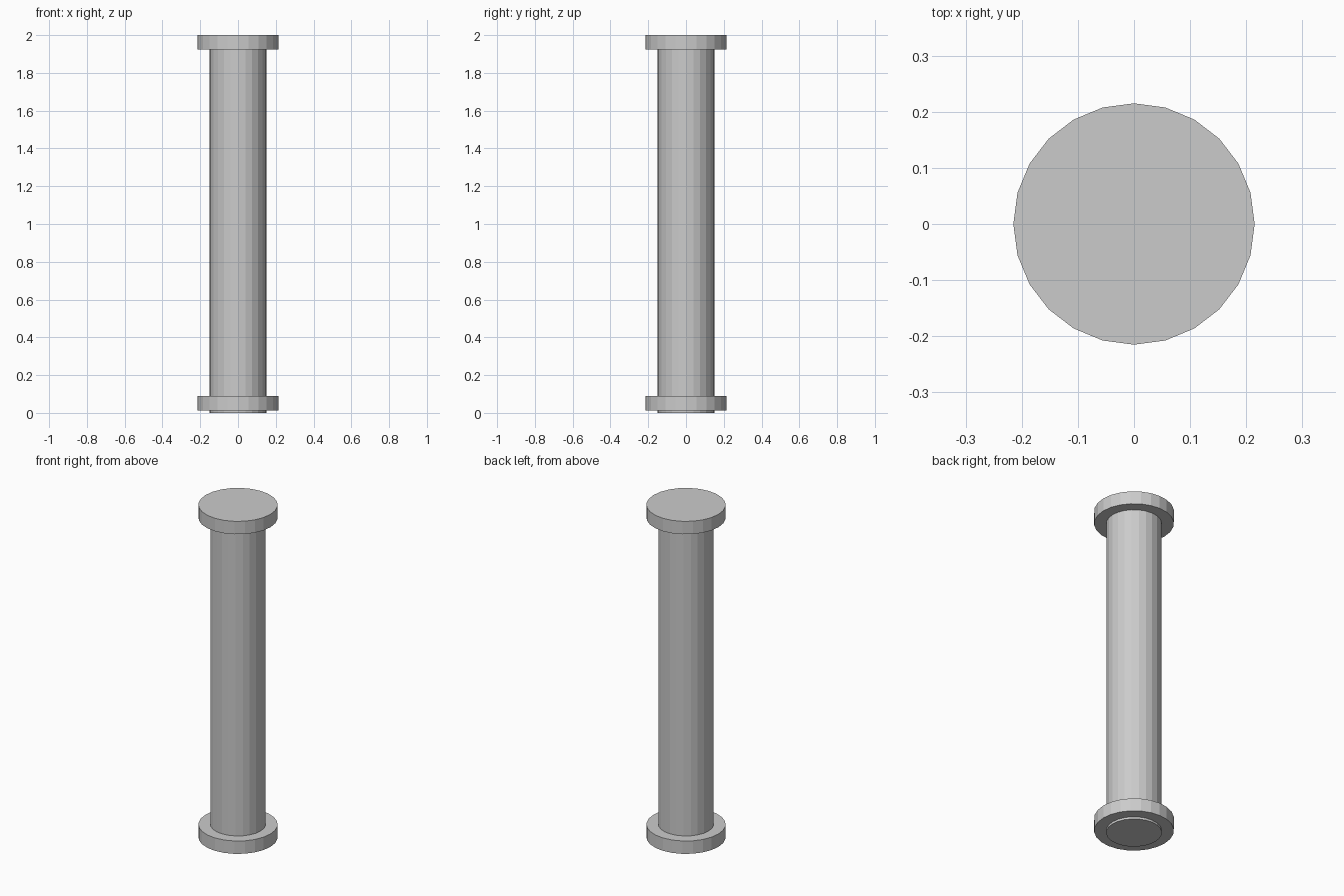
import bpy

if "Cube" in bpy.data.objects:
    bpy.data.objects.remove(bpy.data.objects["Cube"])

SIDES = 24  # low-poly, flat faces


def cylinder(name, radius, z0, z1):
    bpy.ops.mesh.primitive_cylinder_add(
        vertices=SIDES, radius=radius, depth=z1 - z0,
        location=(0, 0, (z0 + z1) / 2))
    obj = bpy.context.object
    obj.name = name
    return obj


# Central shaft, protruding slightly below the lower flange
cylinder("shaft", 0.15, 0.0, 1.95)

# Matching flanges at both ends
cylinder("bottom_flange", 0.215, 0.013, 0.09)
cylinder("top_flange", 0.215, 1.923, 2.0)
